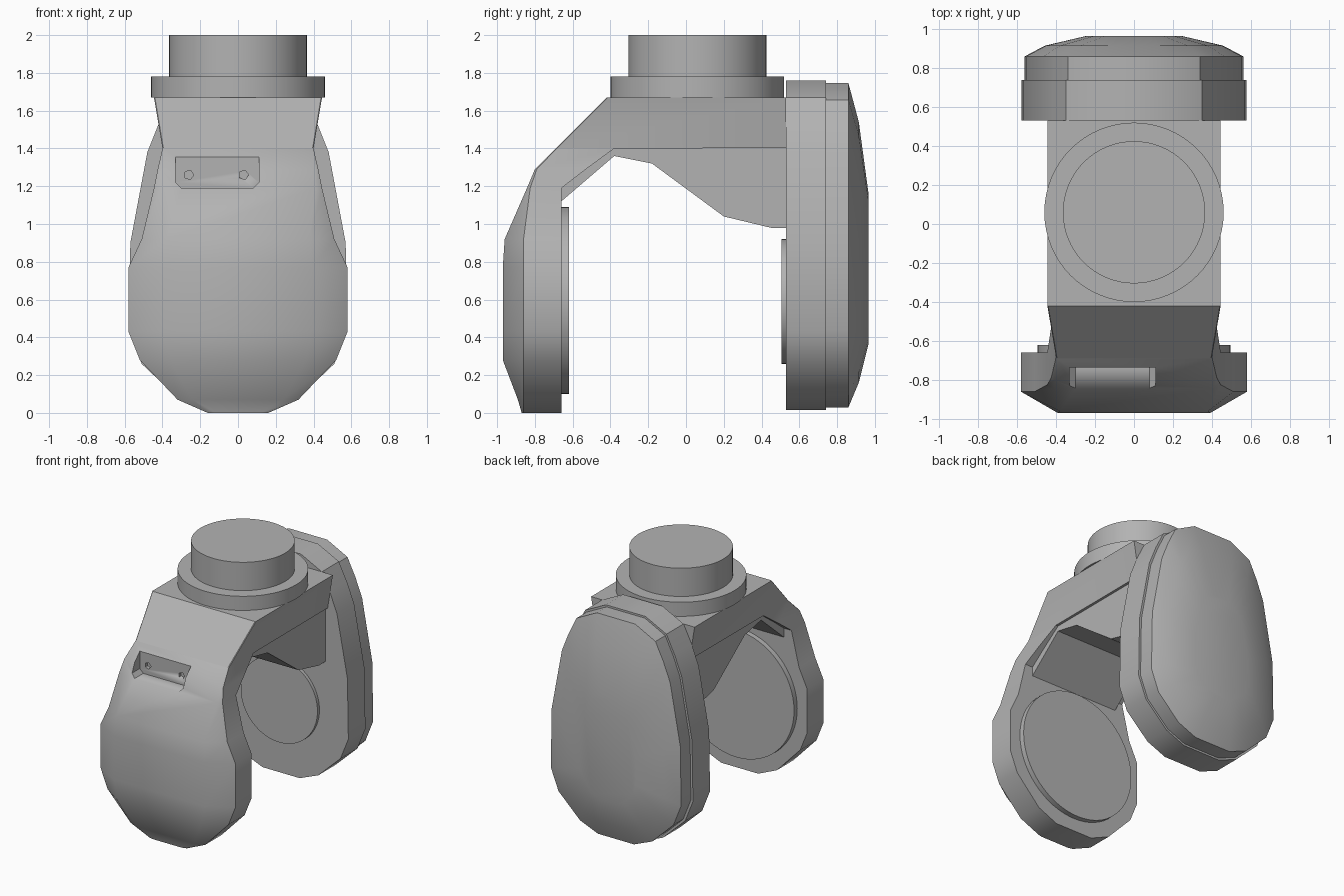
import bpy, bmesh, math

if "Cube" in bpy.data.objects:
    bpy.data.objects.remove(bpy.data.objects["Cube"])

GREY = (0.45, 0.45, 0.45, 1)
grey = bpy.data.materials.new("plain grey")
grey.use_nodes = True
grey.diffuse_color = GREY
grey.node_tree.nodes["Principled BSDF"].inputs["Base Color"].default_value = GREY


def loft(name, rings, angle=35):
    """Skin a list of equal-length closed rings and cap both ends."""
    bm = bmesh.new()
    rows = [[bm.verts.new(p) for p in ring] for ring in rings]
    n = len(rows[0])
    for a, b in zip(rows, rows[1:]):
        for i in range(n):
            j = (i + 1) % n
            bm.faces.new((a[i], a[j], b[j], b[i]))
    bm.faces.new(rows[0])
    bm.faces.new(rows[-1])
    bmesh.ops.recalc_face_normals(bm, faces=bm.faces)
    mesh = bpy.data.meshes.new(name)
    bm.to_mesh(mesh)
    bm.free()
    ob = bpy.data.objects.new(name, mesh)
    bpy.context.collection.objects.link(ob)
    mesh.materials.append(grey)
    smooth(ob, angle)
    return ob


def smooth(ob, angle):
    bpy.ops.object.select_all(action="DESELECT")
    ob.select_set(True)
    bpy.context.view_layer.objects.active = ob
    bpy.ops.object.shade_smooth_by_angle(angle=math.radians(angle))


def circle(r, n):
    return [(r * math.cos(math.tau * i / n), r * math.sin(math.tau * i / n))
            for i in range(n)]


def post(name, r, z0, z1):
    return loft(name, [[(x, y + 0.06, z) for x, y in circle(r, 64)] for z in (z0, z1)])


def along_y(name, outline, y0, y1, cx=0, cz=0):
    return loft(name, [[(x + cx, y, z + cz) for x, z in outline] for y in (y0, y1)])


def cut(ob, cutter):
    mod = ob.modifiers.new("cut", "BOOLEAN")
    mod.operation = "DIFFERENCE"
    mod.solver = "EXACT"
    mod.object = cutter
    cutter.hide_render = True
    cutter.hide_set(True)


# round mount on top
post("mount_flange", 0.46, 1.67, 1.78)
post("mount_post", 0.365, 1.70, 2.0)

# front shell and top bridge: height, half width, inner y, rim y, face half width, face y
sections = [
    (0.00, 0.16, -0.66, -0.86, 0.12, -0.87),
    (0.07, 0.32, -0.66, -0.86, 0.24, -0.89),
    (0.28, 0.52, -0.66, -0.86, 0.36, -0.97),
    (0.43, 0.58, -0.66, -0.86, 0.39, -0.97),
    (0.77, 0.58, -0.66, -0.86, 0.39, -0.97),
    (0.92, 0.51, -0.66, -0.86, 0.38, -0.96),
    (1.19, 0.445, -0.66, -0.825, 0.41, -0.842),
    (1.29, 0.425, -0.53, -0.79, 0.41, -0.80),
    (1.40, 0.40, -0.38, -0.685, 0.395, -0.69),
    (1.402, 0.40, 0.53, -0.683, 0.395, -0.688),
    (1.67, 0.445, 0.53, -0.415, 0.44, -0.42),
]
shell = loft("front_shell_and_bridge", [
    [(-w, yb, z), (-w, yc, z), (-wf, yf, z), (wf, yf, z), (w, yc, z), (w, yb, z)]
    for z, w, yb, yc, wf, yf in sections])

# recessed slot with two small fastener holes
slot = [(-0.33, 1.36), (-0.33, 1.22), (-0.30, 1.19), (0.08, 1.19), (0.11, 1.22), (0.11, 1.36)]
cut(shell, along_y("slot_cutter", slot, -1.1, -0.735))
for side, x in (("right", -0.26), ("left", 0.03)):
    cut(shell, along_y(side + "_hole_cutter", circle(0.026, 5), -0.8, -0.71, x, 1.26))

# gusset under the bridge
rib = [(-0.66, 1.12), (-0.38, 1.36), (-0.18, 1.32), (0.20, 1.04), (0.45, 0.98),
       (0.535, 0.98), (0.535, 1.45), (-0.38, 1.45), (-0.68, 1.2)]
loft("gusset", [[(x, y, z) for y, z in rib] for x in (-0.38, 0.38)], 20)

# inner discs
along_y("front_inner_disc", circle(0.495, 64), -0.67, -0.62, 0, 0.595)
along_y("back_inner_disc", circle(0.33, 64), 0.505, 0.54, 0, 0.59)

# back pod: mirrored outline stepped in and domed
half = [(0.17, 1.76), (0.35, 1.67), (0.42, 1.53), (0.48, 1.38), (0.57, 0.90),
        (0.578, 0.43), (0.51, 0.26), (0.32, 0.08), (0.16, 0.015)]
outline = half + [(-x, z) for x, z in reversed(half)]


def ring(y, sx, sz, mid=0.8875):
    return [(x * sx, y, mid + (z - 0.8875) * sz) for x, z in outline]


loft("back_pod", [ring(0.53, 1, 1), ring(0.74, 1, 1), ring(0.74, 0.97, 0.983),
                  ring(0.86, 0.97, 0.983), ring(0.915, 0.79, 0.79, 0.85),
                  ring(0.965, 0.42, 0.465, 0.765)], 32)
